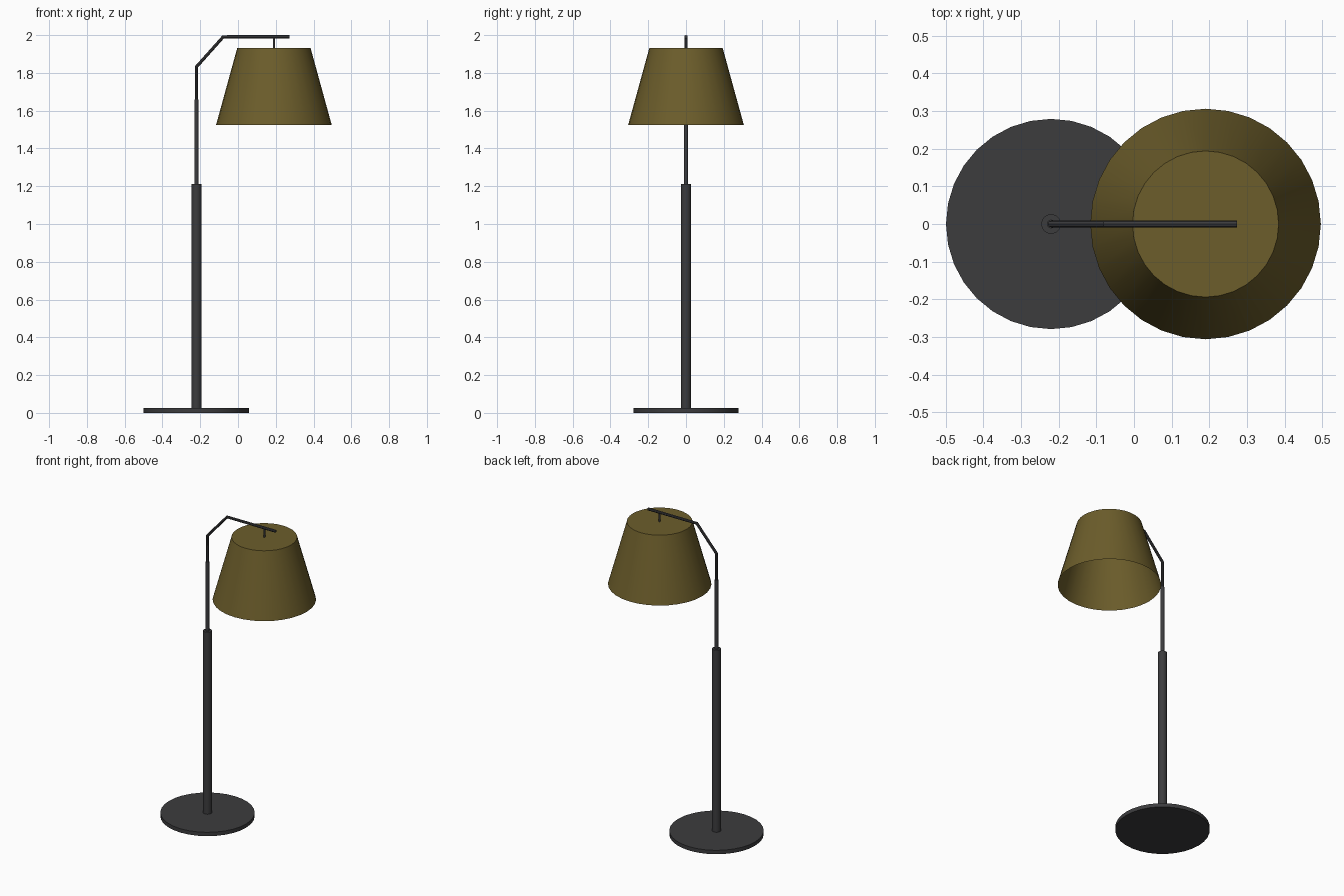
import bpy, bmesh

if "Cube" in bpy.data.objects:
    bpy.data.objects.remove(bpy.data.objects["Cube"])

POLE_X = -0.22
SHADE_X = 0.19


def material(name, rgb):
    mat = bpy.data.materials.new(name)
    mat.diffuse_color = (*rgb, 1)
    mat.use_nodes = True
    mat.node_tree.nodes["Principled BSDF"].inputs["Base Color"].default_value = mat.diffuse_color
    return mat


METAL = material("dark_metal", (0.045, 0.045, 0.048))
FABRIC = material("olive_fabric", (0.15, 0.11, 0.024))


def finish(obj, mat):
    obj.data.materials.append(mat)
    bpy.ops.object.select_all(action='DESELECT')
    obj.select_set(True)
    bpy.context.view_layer.objects.active = obj
    bpy.ops.object.shade_smooth_by_angle()
    return obj


def tube(name, x, z0, z1, r0, r1=None, sides=32, mat=METAL):
    """Capped vertical cylinder or cone between two heights."""
    bpy.ops.mesh.primitive_cone_add(
        vertices=sides, radius1=r0, radius2=r0 if r1 is None else r1,
        depth=z1 - z0, location=(x, 0, (z0 + z1) / 2))
    obj = bpy.context.object
    obj.name = name
    return finish(obj, mat)


# Round foot and telescoping pole
tube("base", POLE_X, 0, 0.025, 0.279)
tube("lower_pole", POLE_X, 0.02, 1.213, 0.026)
tube("upper_pole", POLE_X, 1.20, 1.66, 0.0115, sides=16)

# Bent arm: a round profile swept along a short path
curve = bpy.data.curves.new("arm_path", 'CURVE')
curve.dimensions = '3D'
curve.bevel_depth = 0.009
curve.bevel_resolution = 2
curve.use_fill_caps = True
path = [(POLE_X, 1.64), (POLE_X, 1.832), (-0.078, 1.991), (0.273, 1.991)]
spline = curve.splines.new('POLY')
spline.points.add(len(path) - 1)
for point, (x, z) in zip(spline.points, path):
    point.co = (x, 0, z, 1)
arm = bpy.data.objects.new("arm", curve)
bpy.context.collection.objects.link(arm)
bpy.ops.object.select_all(action='DESELECT')
arm.select_set(True)
bpy.context.view_layer.objects.active = arm
bpy.ops.object.convert(target='MESH')
finish(bpy.context.object, METAL)

# Short rod holding the shade
tube("shade_stem", SHADE_X, 1.925, 1.988, 0.006, sides=16)

# Tapered shade, closed on top and open underneath
shade = tube("shade", SHADE_X, 1.525, 1.932, 0.306, 0.194, mat=FABRIC)
bm = bmesh.new()
bm.from_mesh(shade.data)
bottom = [f for f in bm.faces if f.normal.z < -0.9]
bmesh.ops.delete(bm, geom=bottom, context='FACES_ONLY')
bm.to_mesh(shade.data)
bm.free()
